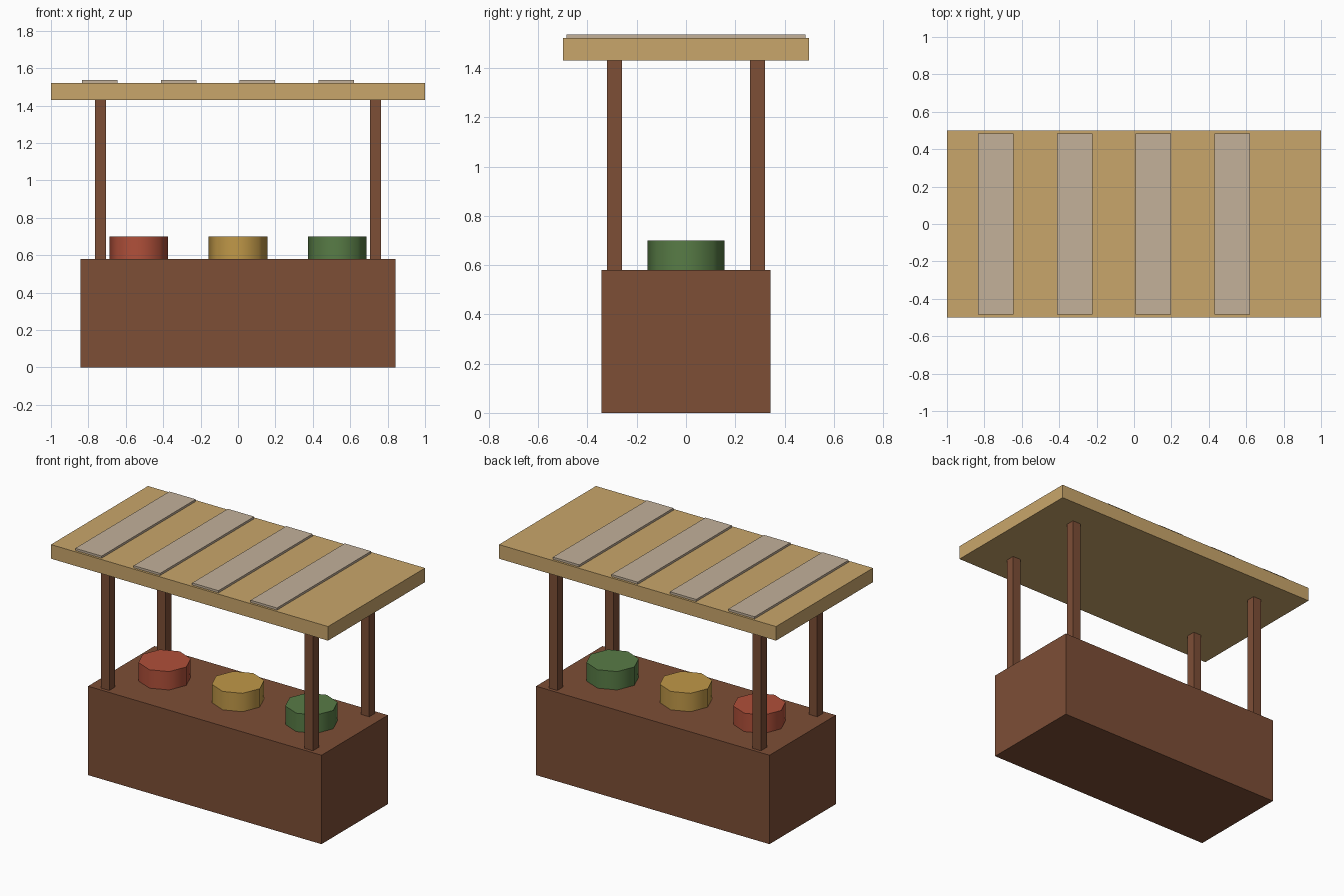
import bpy, math

if "Cube" in bpy.data.objects:
    bpy.data.objects.remove(bpy.data.objects["Cube"])


def material(name, rgb):
    # sRGB 0-255 to linear
    lin = [(c / 255 / 12.92) if c / 255 <= 0.04045 else ((c / 255 + 0.055) / 1.055) ** 2.4 for c in rgb]
    m = bpy.data.materials.new(name)
    m.diffuse_color = (*lin, 1.0)
    m.use_nodes = True
    m.node_tree.nodes["Principled BSDF"].inputs["Base Color"].default_value = m.diffuse_color
    return m


brown = material("brown wood", (125, 78, 54))
tan = material("tan roof", (201, 166, 107))
pale = material("pale stripe", (195, 177, 154))
red = material("red produce", (176, 80, 58))
yellow = material("yellow produce", (192, 152, 72))
green = material("green produce", (88, 124, 70))


def box(name, mat, x, y, z0, z1, sx, sy):
    bpy.ops.mesh.primitive_cube_add(size=1, location=(x, y, (z0 + z1) / 2))
    ob = bpy.context.object
    ob.name = name
    ob.scale = (sx, sy, z1 - z0)
    bpy.ops.object.transform_apply(location=False, rotation=False, scale=True)
    ob.data.materials.append(mat)
    return ob


# Counter and flat roof
box("counter", brown, 0, 0, 0, 0.58, 1.685, 0.685)
box("roof", tan, 0, 0, 1.43, 1.522, 2.0, 1.0)

# Four corner posts
for sx, side in ((-1, "left"), (1, "right")):
    for sy, end in ((-1, "front"), (1, "back")):
        box(f"{end}_{side}_post", brown, sx * 0.735, sy * 0.29, 0.58, 1.43, 0.06, 0.06)

# Roof stripes, evenly spaced
for i in range(4):
    box(f"roof_stripe_{i + 1}", pale, -0.74 + 0.422 * i, 0, 1.522, 1.536, 0.19, 0.97)

# Eight-sided produce tubs on the counter
for name, mat, x in (("red_tub", red, -0.53), ("yellow_tub", yellow, 0), ("green_tub", green, 0.53)):
    bpy.ops.mesh.primitive_cylinder_add(vertices=8, radius=0.157, depth=0.12, location=(x, 0, 0.64))
    tub = bpy.context.object
    tub.name = name
    tub.data.materials.append(mat)
    bpy.ops.object.shade_smooth_by_angle(angle=math.radians(50))
